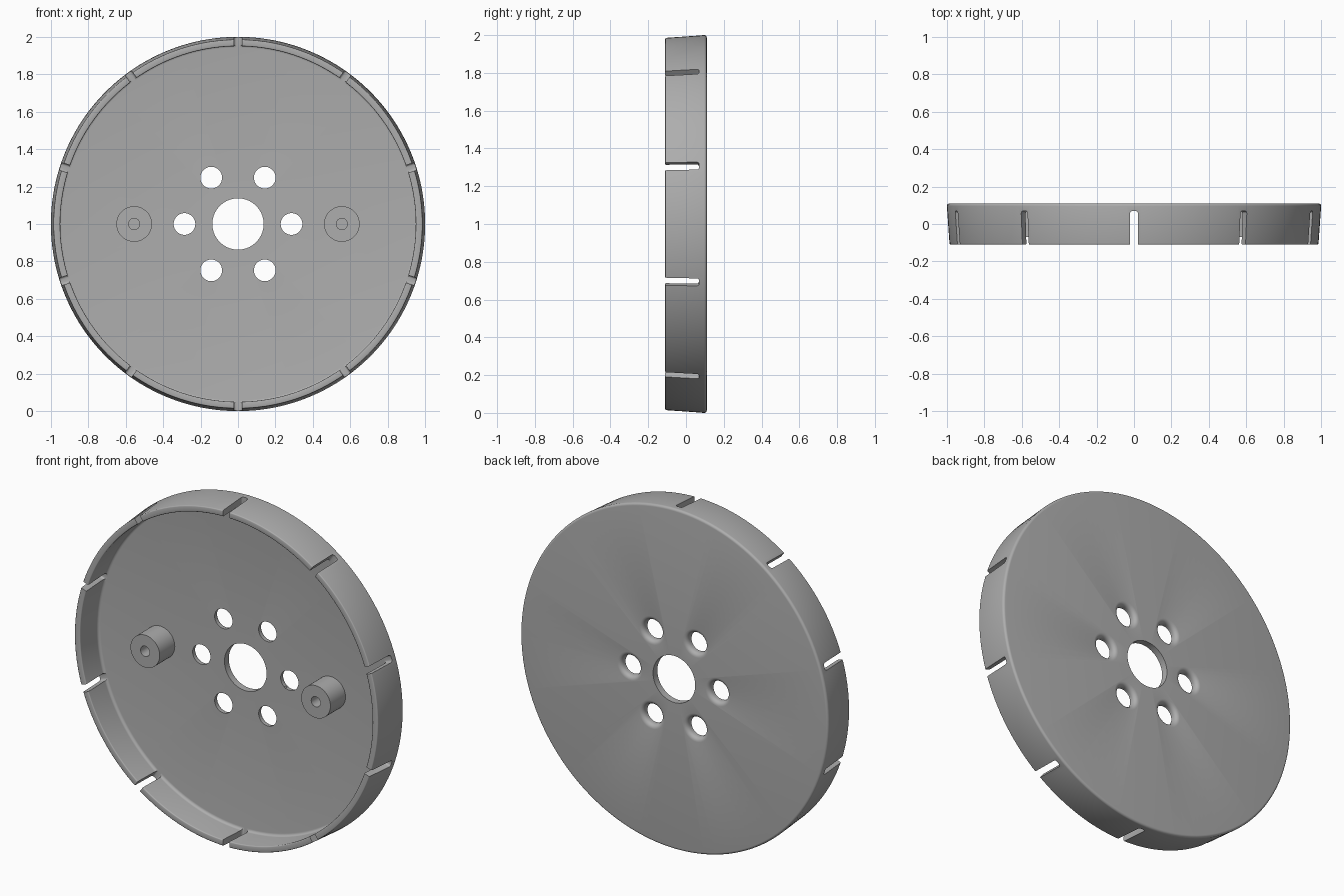
import bpy, bmesh, math
from mathutils import Matrix, Vector

cube = bpy.data.objects.get("Cube")
if cube:
    bpy.data.objects.remove(cube, do_unlink=True)

CENTRE = Vector((0, 0, 1))
FRONT, FLOOR, BACK = -0.11, 0.07, 0.11

grey = bpy.data.materials.new("mid grey")
grey.use_nodes = True
grey.diffuse_color = (0.42, 0.42, 0.42, 1)
grey.node_tree.nodes["Principled BSDF"].inputs["Base Color"].default_value = grey.diffuse_color


def arc(r, y, radius, start, end, steps=5):
    """Rounded corner for a lathe profile, as (radius, y) points."""
    angles = [math.radians(start + (end - start) * i / steps) for i in range(steps + 1)]
    return [(r + radius * math.cos(a), y + radius * math.sin(a)) for a in angles]


def finish(name, bm):
    bmesh.ops.remove_doubles(bm, verts=bm.verts, dist=1e-5)
    bmesh.ops.recalc_face_normals(bm, faces=bm.faces)
    mesh = bpy.data.meshes.new(name)
    bm.to_mesh(mesh)
    bm.free()
    mesh.materials.append(grey)
    obj = bpy.data.objects.new(name, mesh)
    bpy.context.collection.objects.link(obj)
    return obj


def lathe(name, profile, centre, segments):
    """Turn a closed (radius, y) profile around the y direction."""
    bm = bmesh.new()
    verts = [bm.verts.new((r, y, 0)) for r, y in profile]
    edges = [bm.edges.new((v, verts[i - 1])) for i, v in enumerate(verts)]
    bmesh.ops.spin(bm, geom=verts + edges, cent=(0, 0, 0), axis=(0, 1, 0),
                   angle=math.tau, steps=segments, use_merge=True)
    bmesh.ops.translate(bm, verts=bm.verts, vec=centre)
    return finish(name, bm)


def cut(target, cutter):
    mod = target.modifiers.new("cut", "BOOLEAN")
    mod.operation, mod.solver, mod.object = "DIFFERENCE", "EXACT", cutter
    bpy.context.view_layer.objects.active = target
    bpy.ops.object.modifier_apply(modifier=mod.name)
    bpy.data.objects.remove(cutter, do_unlink=True)


def smooth(obj):
    bpy.ops.object.select_all(action="DESELECT")
    obj.select_set(True)
    bpy.context.view_layer.objects.active = obj
    bpy.ops.object.shade_smooth_by_angle(angle=math.radians(32))


# Dish: drafted wall, rounded back edge, filleted floor and central bore
dish_profile = [(0.137, FLOOR), (0.137, BACK)]
dish_profile += arc(0.986, BACK - 0.014, 0.014, 90, 0)
dish_profile += arc(0.98, FRONT + 0.006, 0.006, 0, -90, 3)
dish_profile += arc(0.956, FRONT + 0.006, 0.006, -90, -180, 3)
dish_profile += arc(0.942, FLOOR - 0.016, 0.016, 0, 90)
dish = lathe("slotted_dish", dish_profile, CENTRE, 160)

# Six holes on a bolt circle, flared at the back
hole_profile = [(0, FLOOR - 0.05), (0.058, FLOOR - 0.05)]
hole_profile += arc(0.083, BACK - 0.025, 0.025, 180, 90)
hole_profile += [(0.083, BACK + 0.05), (0, BACK + 0.05)]
for i in range(6):
    a = math.tau * i / 6
    spot = CENTRE + 0.286 * Vector((math.cos(a), 0, math.sin(a)))
    cut(dish, lathe("hole_cutter", hole_profile, spot, 40))

# Ten slots through the wall, open at the front and rounded at the inner end
for i in range(10):
    bm = bmesh.new()
    bmesh.ops.create_cube(bm, size=1)
    bmesh.ops.scale(bm, verts=bm.verts, vec=(0.042, 0.24, 0.16))
    bmesh.ops.translate(bm, verts=bm.verts, vec=(0, FLOOR - 0.1205, 0.99))
    ends = [e for e in bm.edges if all(v.co.y > 0 for v in e.verts)
            and abs(e.verts[0].co.x - e.verts[1].co.x) < 0.001]
    bmesh.ops.bevel(bm, geom=ends, offset=0.013, segments=4, profile=0.5, affect="EDGES")
    bm.transform(Matrix.Translation(CENTRE) @ Matrix.Rotation(math.tau * i / 10, 4, "Y"))
    cut(dish, finish("slot_cutter", bm))
smooth(dish)

# Two bosses with blind bores
boss_front = FLOOR - 0.14
boss_profile = [(0.03, boss_front), (0.095, boss_front), (0.095, FLOOR + 0.01),
                (0, FLOOR + 0.01), (0, FLOOR - 0.01), (0.03, FLOOR - 0.01)]
for side, x in (("left", 0.555), ("right", -0.555)):
    smooth(lathe(side + "_boss", boss_profile, CENTRE + Vector((x, 0, 0)), 48))
